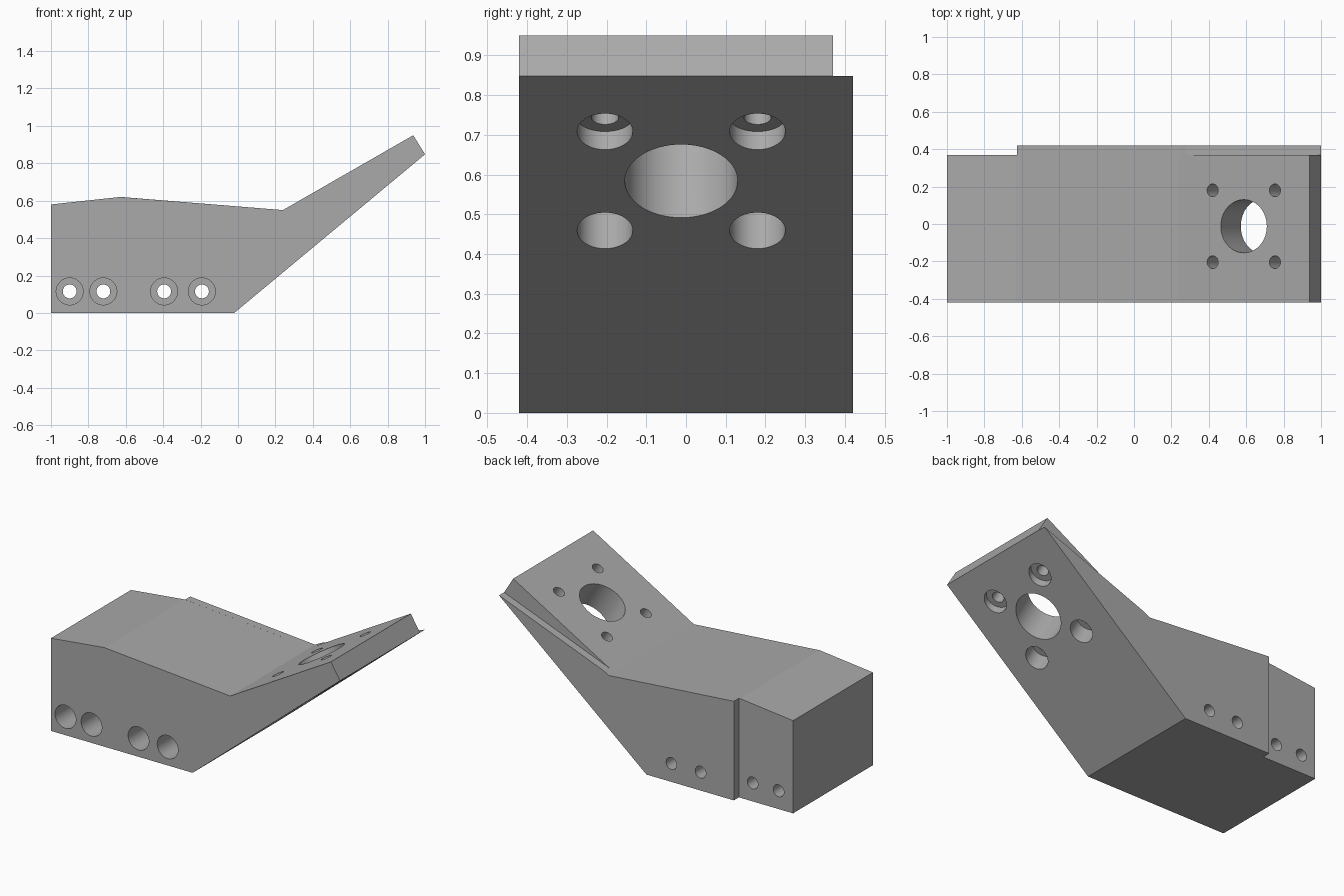
import bpy, bmesh, math
from mathutils import Vector

cube = bpy.data.objects.get("Cube")
if cube:
    bpy.data.objects.remove(cube, do_unlink=True)

grey = bpy.data.materials.new("plain grey")
grey.use_nodes = True
grey.diffuse_color = (0.4, 0.4, 0.4, 1)
grey.node_tree.nodes["Principled BSDF"].inputs["Base Color"].default_value = (0.4, 0.4, 0.4, 1)


def link(name, bm):
    bmesh.ops.recalc_face_normals(bm, faces=bm.faces)
    mesh = bpy.data.meshes.new(name)
    bm.to_mesh(mesh)
    bm.free()
    mesh.materials.append(grey)
    obj = bpy.data.objects.new(name, mesh)
    bpy.context.collection.objects.link(obj)
    return obj


def extrude_profile(name, points, y0, y1):
    """Extrude an x-z outline from y0 to y1."""
    bm = bmesh.new()
    face = bm.faces.new([bm.verts.new((x, y0, z)) for x, z in points])
    new = bmesh.ops.extrude_face_region(bm, geom=[face])["geom"]
    verts = [v for v in new if isinstance(v, bmesh.types.BMVert)]
    bmesh.ops.translate(bm, verts=verts, vec=(0, y1 - y0, 0))
    return link(name, bm)


def drill(targets, start, end, radius):
    """Cut a round hole between two points."""
    start, end = Vector(start), Vector(end)
    axis = end - start
    bm = bmesh.new()
    bmesh.ops.create_cone(bm, cap_ends=True, segments=64, radius1=radius,
                          radius2=radius, depth=axis.length)
    cutter = link("hole_cutter", bm)
    cutter.hide_render = True
    cutter.rotation_mode = 'QUATERNION'
    cutter.rotation_quaternion = axis.to_track_quat('Z', 'Y')
    cutter.location = (start + end) / 2
    for target in targets:
        mod = target.modifiers.new("hole", 'BOOLEAN')
        mod.operation = 'DIFFERENCE'
        mod.solver = 'EXACT'
        mod.object = cutter
        bpy.context.view_layer.objects.active = target
        bpy.ops.object.modifier_apply(modifier=mod.name)
    bpy.data.objects.remove(cutter, do_unlink=True)


# Block with its angled arm
bend, tip = Vector((0.24, 0, 0.55)), Vector((0.937, 0, 0.95))
body = extrude_profile("bracket_body", [
    (-1, 0), (-0.02, 0), (1, 0.848), (tip.x, tip.z), (bend.x, bend.z),
    (-0.63, 0.62), (-1, 0.58)], -0.42, 0.37)

# Thin flange along the back, tapering to the arm tip
flange = extrude_profile("back_flange", [
    (-0.625, 0), (-0.02, 0), (1, 0.848), (0.28, 0.572), (bend.x, bend.z),
    (-0.625, 0.62)], 0.37, 0.42)

# Counterbored bolt holes through the block
for x in (-0.9, -0.72, -0.395, -0.193):
    drill([body, flange], (x, -0.6, 0.115), (x, 0.6, 0.115), 0.037)
    drill([body], (x, -0.6, 0.115), (x, 0.2, 0.115), 0.072)

# Motor-style hole pattern, square to the arm's upper face
slope = (tip - bend).normalized()
down = Vector((slope.z, 0, -slope.x))
side = Vector((0, 1, 0))
centre = bend + slope * 0.4 - side * 0.012
drill([body], centre - down * 0.2, centre + down * 0.5, 0.142)
for i in (-1, 1):
    for j in (-1, 1):
        p = centre + slope * 0.192 * i + side * 0.192 * j
        drill([body], p - down * 0.1, p + down * 0.5, 0.034)
        drill([body], p + down * 0.117, p + down * 0.5, 0.07)

# Smooth bores, sharp edges
for obj in (body, flange):
    bpy.ops.object.select_all(action='DESELECT')
    obj.select_set(True)
    bpy.context.view_layer.objects.active = obj
    bpy.ops.object.shade_smooth_by_angle(angle=math.radians(5.8))
